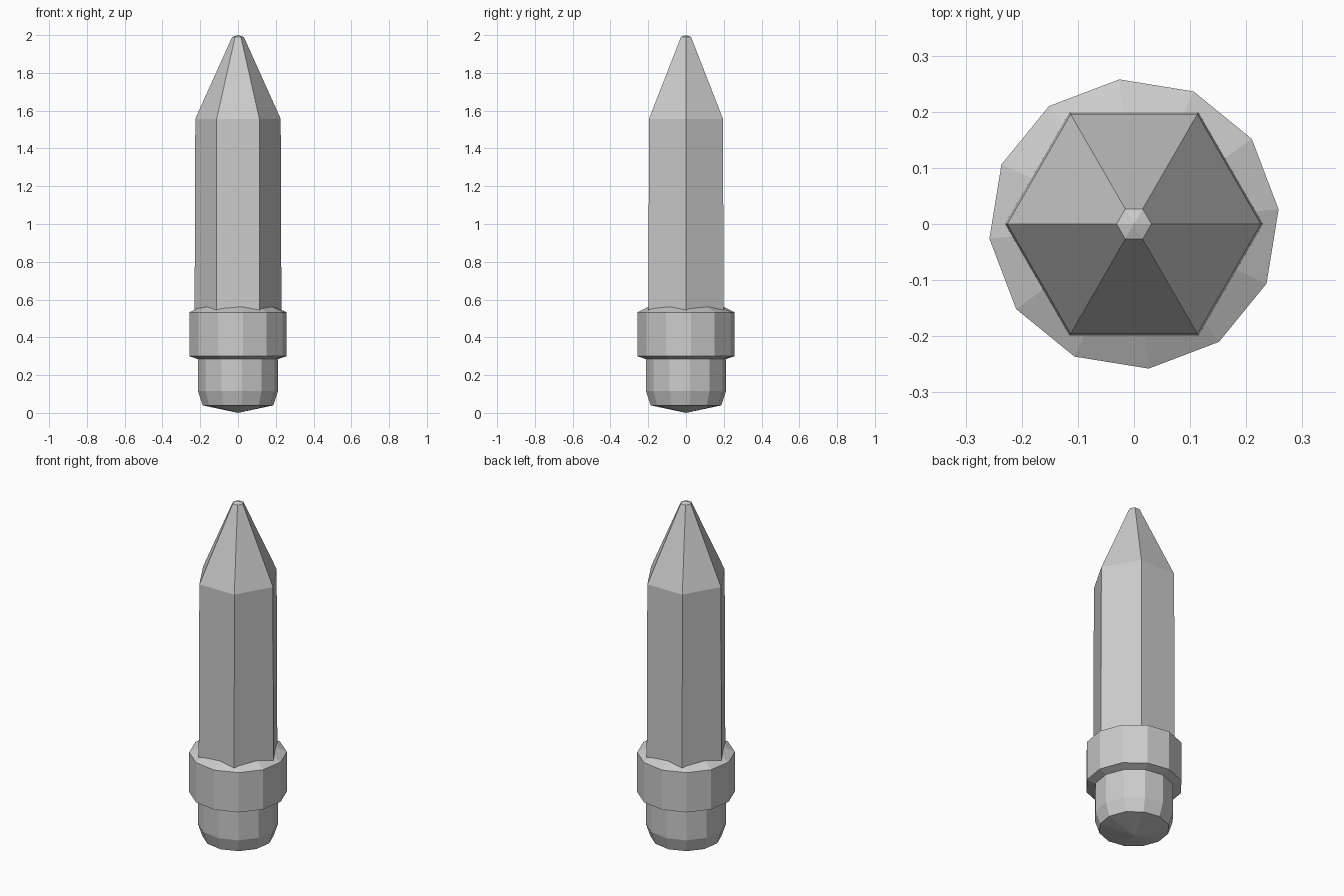
import bpy
import bmesh
from math import cos, sin, tau, radians

if "Cube" in bpy.data.objects:
    bpy.data.objects.remove(bpy.data.objects["Cube"])


def lathe(name, profile, sides, turn=0.0):
    """Faceted solid from (radius, z) points; zero radius makes a point."""
    bm = bmesh.new()
    rings = []
    for r, z in profile:
        if r == 0:
            rings.append([bm.verts.new((0, 0, z))] * sides)
        else:
            rings.append([bm.verts.new((r * cos(turn + tau * i / sides),
                                        r * sin(turn + tau * i / sides), z))
                          for i in range(sides)])
    for low, high in zip(rings, rings[1:]):
        for i in range(sides):
            j = (i + 1) % sides
            corners = [low[i], low[j], high[j], high[i]]
            bm.faces.new(list(dict.fromkeys(corners)))
    bmesh.ops.recalc_face_normals(bm, faces=bm.faces)
    mesh = bpy.data.meshes.new(name)
    bm.to_mesh(mesh)
    bm.free()
    obj = bpy.data.objects.new(name, mesh)
    bpy.context.collection.objects.link(obj)
    return obj


# Six-sided shaft with sharpened end and blunt lead
lathe("shaft", [(0, 0.50), (0.230, 0.50), (0.226, 1.557),
                (0.031, 1.99), (0, 2.0)], 6)

# Twelve-sided collar with sloped top and bottom
TURN = radians(5.8)
lathe("collar", [(0, 0.27), (0.20, 0.28), (0.259, 0.30),
                 (0.259, 0.532), (0.20, 0.562), (0, 0.60)], 12, TURN)

# Rounded eraser with shallow pointed base
lathe("eraser", [(0, 0.0), (0.188, 0.04), (0.213, 0.115),
                 (0.213, 0.32), (0, 0.32)], 12, TURN)
